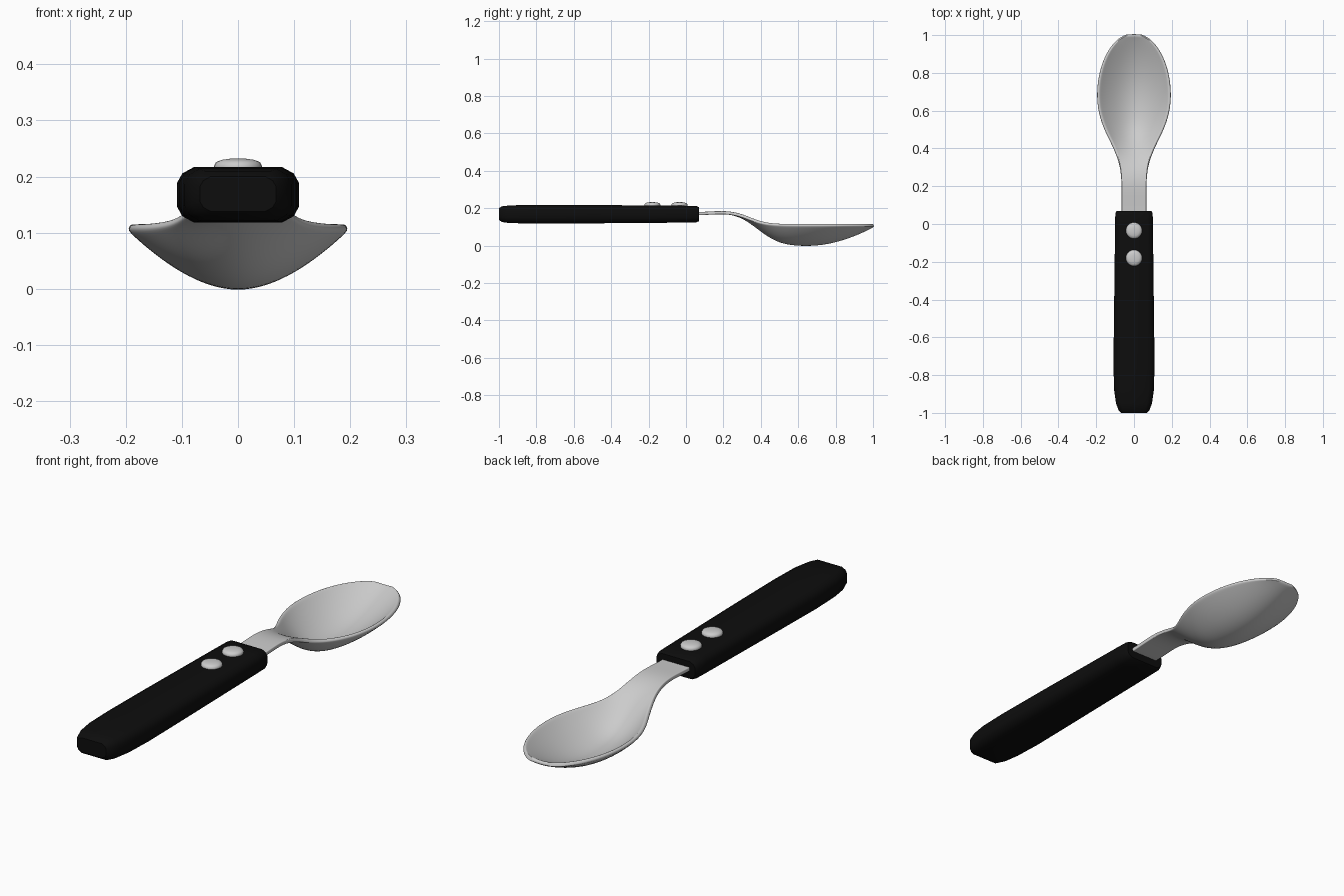
import bpy, bmesh, math

if "Cube" in bpy.data.objects:
    bpy.data.objects.remove(bpy.data.objects["Cube"])


def make_object(name, bm, angle=40):
    bmesh.ops.recalc_face_normals(bm, faces=bm.faces)
    mesh = bpy.data.meshes.new(name)
    bm.to_mesh(mesh)
    bm.free()
    ob = bpy.data.objects.new(name, mesh)
    bpy.context.collection.objects.link(ob)
    bpy.ops.object.select_all(action='DESELECT')
    ob.select_set(True)
    bpy.context.view_layer.objects.active = ob
    bpy.ops.object.shade_smooth_by_angle(angle=math.radians(angle))
    return ob


def bridge(bm, a, b, closed):
    n = len(a)
    for i in range(n if closed else n - 1):
        j = (i + 1) % n
        bm.faces.new((a[i], a[j], b[j], b[i]))


# Metal neck and bowl: y, half width, rim height, depth of hollow
stations = [
    (-0.20, 0.066, 0.176, 0), (0.07, 0.066, 0.178, 0), (0.16, 0.066, 0.185, 0),
    (0.23, 0.066, 0.185, 0), (0.30, 0.071, 0.170, 0.004), (0.36, 0.085, 0.145, 0.018),
    (0.42, 0.108, 0.127, 0.048), (0.48, 0.138, 0.121, 0.082), (0.54, 0.164, 0.119, 0.100),
    (0.61, 0.183, 0.119, 0.107), (0.68, 0.189, 0.119, 0.107), (0.76, 0.184, 0.119, 0.097),
    (0.84, 0.166, 0.119, 0.075), (0.91, 0.135, 0.119, 0.048), (0.96, 0.098, 0.118, 0.023),
    (0.985, 0.067, 0.117, 0.009), (1.0, 0.032, 0.117, 0.0)]
columns = [-1, -0.93, -0.75, -0.5, -0.25, 0, 0.25, 0.5, 0.75, 0.93, 1]
bm = bmesh.new()
prev = None
for y, w, z, d in stations:
    row = [bm.verts.new((w * t, y, z - d * (1 - abs(t) ** 1.8))) for t in columns]
    if prev:
        bridge(bm, prev, row, False)
    prev = row
bm.normal_update()
if sum(f.normal.z for f in bm.faces) < 0:
    bmesh.ops.reverse_faces(bm, faces=bm.faces)
mesh = bpy.data.meshes.new("spoon_bowl")
for f in bm.faces:
    f.normal_update()
    f.smooth = True
    if f.normal.z < 0:
        f.normal_flip()
bm.to_mesh(mesh)
bm.free()
bowl = bpy.data.objects.new("spoon_bowl", mesh)
bpy.context.collection.objects.link(bowl)
solid = bowl.modifiers.new("thickness", 'SOLIDIFY')
solid.thickness = 0.017
solid.offset = -1
sub = bowl.modifiers.new("smooth", 'SUBSURF')
sub.levels = sub.render_levels = 2

# Black handle: y, half width, bottom, top
sections = [
    (-1.0, 0.068, 0.138, 0.200), (-0.985, 0.082, 0.126, 0.210), (-0.95, 0.095, 0.121, 0.214),
    (-0.88, 0.105, 0.119, 0.217), (-0.75, 0.109, 0.118, 0.217), (-0.5, 0.106, 0.119, 0.217),
    (0.0, 0.100, 0.123, 0.213), (0.055, 0.099, 0.124, 0.212), (0.07, 0.092, 0.131, 0.205)]
quarter = [(1, 0.42), (0.91, 0.77), (0.72, 1)]
outline = (quarter + [(-x, z) for x, z in reversed(quarter)]
           + [(-x, -z) for x, z in quarter] + [(x, -z) for x, z in reversed(quarter)])
bm = bmesh.new()
prev = None
for y, w, lo, hi in sections:
    ring = [bm.verts.new((w * x, y, (lo + hi) / 2 + z * (hi - lo) / 2)) for x, z in outline]
    if prev:
        bridge(bm, prev, ring, True)
    else:
        bm.faces.new(ring)
    prev = ring
bm.faces.new(prev)
handle = make_object("handle", bm)
black = bpy.data.materials.new("black_plastic")
black.diffuse_color = (0.004, 0.004, 0.004, 1)
black.use_nodes = True
black.node_tree.nodes["Principled BSDF"].inputs["Base Color"].default_value = black.diffuse_color
handle.data.materials.append(black)

# Two domed rivets
profile = [(0.036, 0.200), (0.042, 0.212), (0.043, 0.219), (0.039, 0.226), (0.028, 0.230), (0.014, 0.232)]
for k, y in enumerate((-0.035, -0.18)):
    bm = bmesh.new()
    prev = None
    for r, z in profile:
        ring = [bm.verts.new((r * math.cos(i * math.tau / 24), y + r * math.sin(i * math.tau / 24), z))
                for i in range(24)]
        if prev:
            bridge(bm, prev, ring, True)
        else:
            bm.faces.new(ring)
        prev = ring
    bm.faces.new(prev)
    make_object(f"rivet_{k + 1}", bm, 60)
